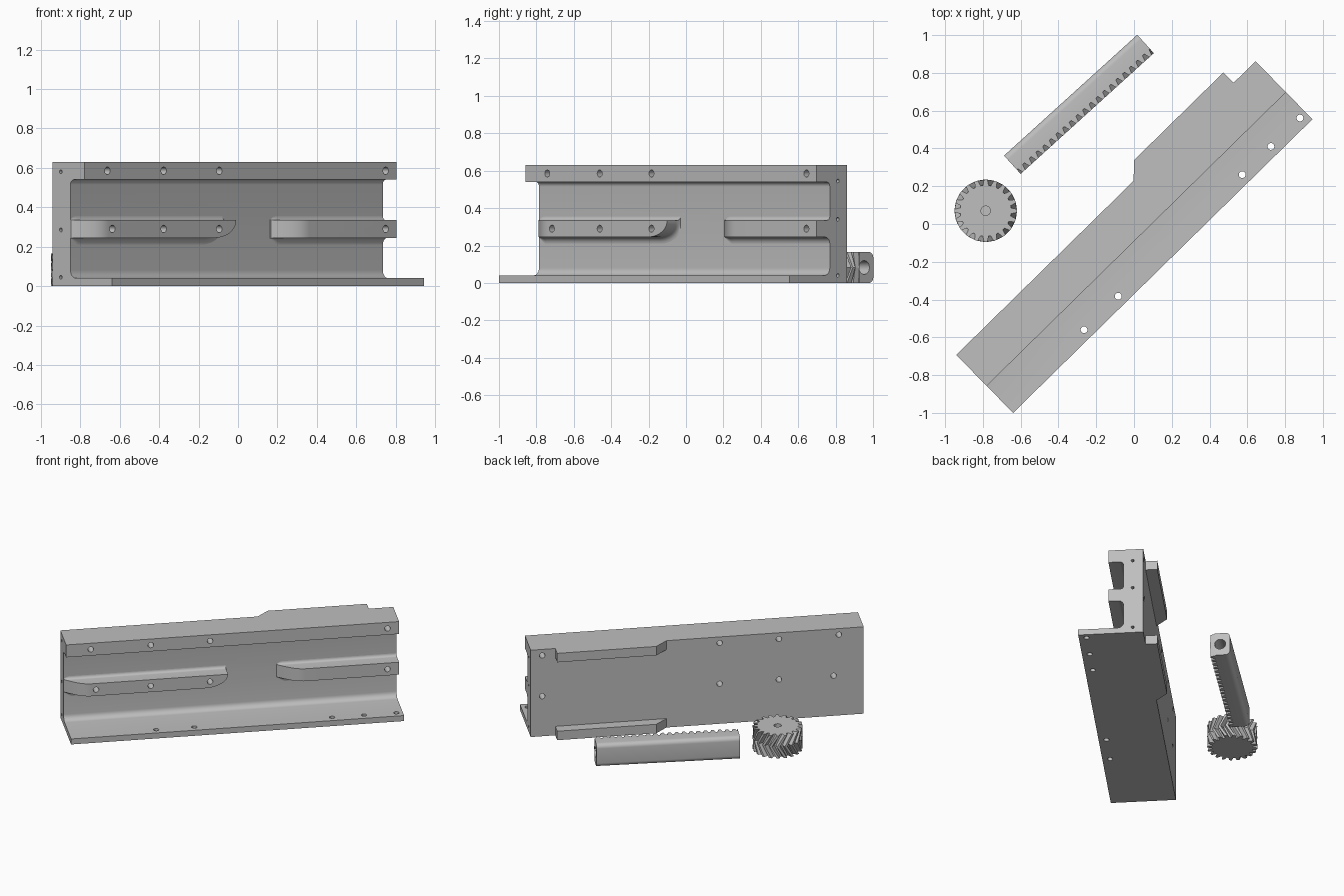
import bpy, bmesh, math
from mathutils import Matrix, Vector

if "Cube" in bpy.data.objects:
    bpy.data.objects.remove(bpy.data.objects["Cube"])

steel = bpy.data.materials.new("light_grey_steel")
steel.use_nodes = True
GREY = (0.52, 0.52, 0.52, 1)
steel.diffuse_color = GREY
steel.node_tree.nodes["Principled BSDF"].inputs["Base Color"].default_value = GREY


def make(name, bm, matrix):
    bmesh.ops.recalc_face_normals(bm, faces=bm.faces)
    mesh = bpy.data.meshes.new(name)
    bm.to_mesh(mesh)
    bm.free()
    mesh.materials.append(steel)
    ob = bpy.data.objects.new(name, mesh)
    bpy.context.collection.objects.link(ob)
    ob.matrix_world = matrix
    return ob


def loft(name, sections, matrix):
    """Skin a list of equal closed rings and cap both ends."""
    bm = bmesh.new()
    rings = [[bm.verts.new(p) for p in s] for s in sections]
    n = len(rings[0])
    for a, b in zip(rings, rings[1:]):
        for i in range(n):
            j = (i + 1) % n
            bm.faces.new((a[i], a[j], b[j], b[i]))
    bm.faces.new(rings[0])
    bm.faces.new(rings[-1])
    return make(name, bm, matrix)


def drill(objects, holes, matrix):
    """Cut round holes, each given as start, end and radius."""
    bm = bmesh.new()
    for start, end, radius in holes:
        a, b = Vector(start), Vector(end)
        turn = (b - a).to_track_quat("Z", "Y").to_matrix().to_4x4()
        bmesh.ops.create_cone(bm, cap_ends=True, segments=20, radius1=radius, radius2=radius,
                              depth=(b - a).length,
                              matrix=Matrix.Translation((a + b) / 2) @ turn)
    cutter = make("hole_cutter", bm, matrix)
    cutter.hide_render = True
    for ob in objects:
        mod = ob.modifiers.new("holes", "BOOLEAN")
        mod.operation, mod.solver, mod.object = "DIFFERENCE", "EXACT", cutter
        bpy.context.view_layer.objects.active = ob
        bpy.ops.object.modifier_apply(modifier=mod.name)
    bpy.data.objects.remove(cutter)


def arc(cx, cy, r, a0, a1, n=6):
    angles = [math.radians(a0 + (a1 - a0) * i / n) for i in range(n + 1)]
    return [(cx + r * math.cos(a), cy + r * math.sin(a)) for a in angles]


def place(x, y, angle):
    return Matrix.Translation((x, y, 0)) @ Matrix.Rotation(math.radians(angle), 4, "Z")


# Bracket: local x runs along it, local y from front to back
LENGTH, DEPTH, HEIGHT = 2.22, 0.43, 0.63
WALL, LIP, FLOOR, LIP_Z = 0.30, 0.20, 0.04, 0.54
bracket = place(-0.64, -1.0, 44.45)

profile = [(0, 0), (DEPTH, 0), (DEPTH, HEIGHT), (LIP, HEIGHT), (LIP, LIP_Z)]
profile += arc(WALL - 0.025, LIP_Z - 0.025, 0.025, 90, 0)
profile += arc(WALL - 0.04, FLOOR + 0.04, 0.04, 0, -90)
profile += [(0, FLOOR)]
body = loft("channel_body", [[(x, y, z) for y, z in profile] for x in (0, LENGTH)], bracket)

# Middle ribs, blended into the wall with fillets
RIB_LOW, RIB_TOP = 0.245, 0.335


def rib_section(x, reach, low):
    r_top, r_low = min(0.02, reach * 0.8), min(0.035, reach * 0.8)
    front = WALL - reach
    pts = arc(WALL - r_top, RIB_TOP + r_top, r_top, 0, -90)
    pts += [(front, RIB_TOP), (front, low)]
    pts += arc(WALL - r_low, low - r_low, r_low, 90, 0)
    return [(x, y, z) for y, z in pts]


def ramp(x0, x1, n=10):
    out = []
    for i in range(n + 1):
        t = i / n
        reach = 0.004 + 0.096 * math.sin(t * math.pi / 2)
        out.append(rib_section(x0 + (x1 - x0) * t, reach, RIB_LOW))
    return out


def runout(x0, x1, n=10):
    out = []
    for i in range(n + 1):
        t = math.sin(i / n * math.pi / 2)
        low = RIB_TOP - 0.002 - (RIB_TOP - RIB_LOW - 0.002) * math.sqrt(max(0, 1 - t * t))
        out.append(rib_section(x0 + (x1 - x0) * t, WALL - LIP, low))
    return out


long_rib = loft("long_rib", ramp(0, 0.17) + runout(0.93, 1.08), bracket)
short_rib = loft("short_rib", ramp(1.42, 1.60) + [rib_section(LENGTH, WALL - LIP, RIB_LOW)], bracket)

# Back mounting pads
pad = [(1.315, DEPTH), (1.395, 0.507), (2.056, 0.507), (2.056, DEPTH)]
pads = []
for name, z0, z1 in (("lower_back_pad", 0, 0.065), ("upper_back_pad", 0.565, HEIGHT)):
    pads.append(loft(name, [[(x, y, z) for x, y in pad] for z in (z0, z1)], bracket))

# Bolt holes through lip and ribs, through the floor, and into both ends
holes = []
for z, first in ((0.585, 0.165), (0.29, 0.2)):
    for x in (first, 0.565, 0.96, 2.143):
        holes.append(((x, 0.1, z), (x, 0.6, z), 0.019))
for x in (0.576, 0.83, 1.749, 1.962, 2.177):
    holes.append(((x, 0.051, -0.1), (x, 0.051, 0.1), 0.018))
for z in (0.045, 0.285, 0.58):
    holes.append(((-0.05, 0.37, z), (0.08, 0.37, z), 0.01))
for z in (0.04, 0.34, 0.545):
    holes.append(((LENGTH - 0.05, 0.36, z), (LENGTH + 0.05, 0.36, z), 0.01))
drill([body, long_rib, short_rib], holes, bracket)

# Herringbone rack: teeth face local -y
TEETH, THICK, RACK = 20, 0.165, 0.952
PITCH = RACK / TEETH
LEVELS = ((0, 0), (THICK / 2, 1), (THICK, 0))
rack = place(-0.60, 0.265, 42.2)
outline = [(0.03, 0)] + arc(0.101, 0.03, 0.03, -90, 0) + arc(0.101, THICK - 0.03, 0.03, 0, 90)
outline += [(0.03, THICK)]
rack_body = loft("rack_body", [[(x, y, z) for y, z in outline] for x in (0, RACK)], rack)
drill([rack_body], [((RACK - 0.2, 0.066, THICK / 2), (RACK + 0.1, 0.066, THICK / 2), 0.037)], rack)


def rack_tooth(bm, centre):
    rings = []
    for z, mid in LEVELS:
        c = centre + mid * 0.045
        pts = ((c - 0.018, 0.032), (c - 0.008, 0), (c + 0.008, 0), (c + 0.018, 0.032))
        rings.append([bm.verts.new((min(max(x, 0), RACK), y, z)) for x, y in pts])
    for a, b in zip(rings, rings[1:]):
        for i in range(4):
            j = (i + 1) % 4
            bm.faces.new((a[i], a[j], b[j], b[i]))
    bm.faces.new(rings[0])
    bm.faces.new(rings[-1])


bm = bmesh.new()
for i in range(-1, TEETH):
    rack_tooth(bm, (i + 0.5) * PITCH)
bmesh.ops.dissolve_degenerate(bm, edges=bm.edges, dist=0.0001)
rack_teeth = make("rack_teeth", bm, rack)

# Herringbone pinion gear
pinion = place(-0.785, 0.07, 0)
sections = []
for z, mid in LEVELS:
    ring = []
    for i in range(TEETH):
        for step, r in ((-0.36, 0.135), (-0.17, 0.165), (0.17, 0.165), (0.36, 0.135)):
            a = (i + step) * math.tau / TEETH - mid * 0.3
            ring.append((r * math.cos(a), r * math.sin(a), z))
    sections.append(ring)
gear = loft("pinion_gear", sections, pinion)
drill([gear], [((0, 0, THICK - 0.08), (0, 0, THICK + 0.1), 0.025)], pinion)

# Smooth fillets and holes, crisp edges elsewhere
bpy.ops.object.select_all(action="DESELECT")
for ob in [body, long_rib, short_rib, rack_body]:
    ob.select_set(True)
    bpy.context.view_layer.objects.active = ob
    bpy.ops.object.shade_smooth_by_angle(angle=math.radians(30))
    ob.select_set(False)
